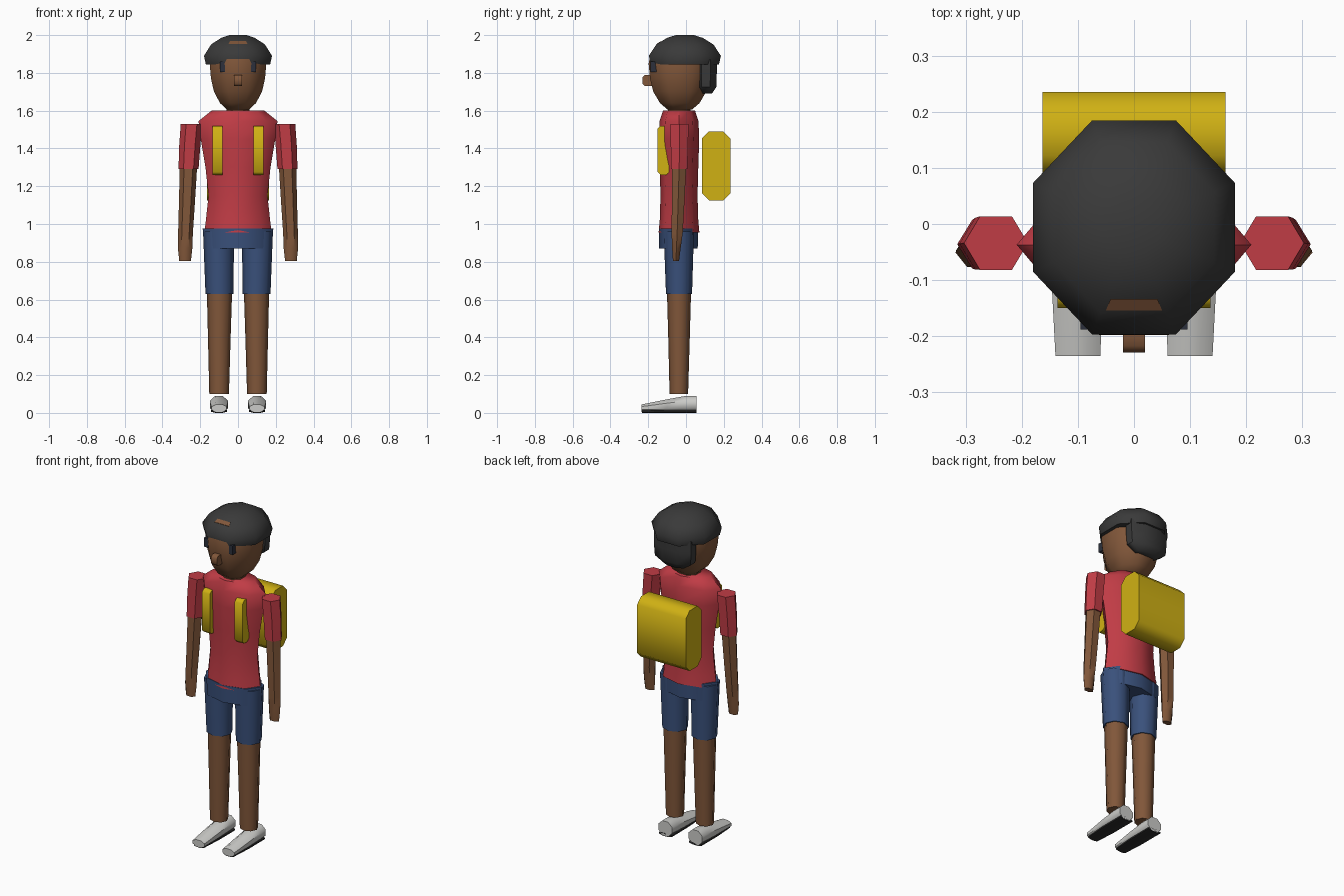
import bpy, bmesh, math
from mathutils import Vector

cube = bpy.data.objects.get("Cube")
if cube:
    bpy.data.objects.remove(cube, do_unlink=True)


def material(name, r, g, b):
    m = bpy.data.materials.new(name)
    m.use_nodes = True
    m.diffuse_color = (r, g, b, 1)
    m.node_tree.nodes["Principled BSDF"].inputs["Base Color"].default_value = (r, g, b, 1)
    return m


SKIN = material("brown skin", .22, .095, .042)
RED = material("red shirt", .53, .045, .06)
BLUE = material("blue denim", .042, .082, .2)
YELLOW = material("yellow canvas", .63, .44, .007)
BLACK = material("charcoal cap", .042, .042, .042)
WHITE = material("white shoe", .6, .6, .58)
SOLE = material("dark sole", .025, .025, .025)
EYE = material("dark eye", .025, .03, .045)


def finish(name, bm, mat, angle=50):
    bmesh.ops.recalc_face_normals(bm, faces=bm.faces)
    mesh = bpy.data.meshes.new(name)
    bm.to_mesh(mesh)
    bm.free()
    mesh.materials.append(mat)
    obj = bpy.data.objects.new(name, mesh)
    bpy.context.collection.objects.link(obj)
    bpy.ops.object.select_all(action='DESELECT')
    obj.select_set(True)
    bpy.context.view_layer.objects.active = obj
    bpy.ops.object.shade_smooth_by_angle(angle=math.radians(angle))
    return obj


def loft(name, loops, mat):
    """Skin a list of matching point loops and close both ends."""
    bm = bmesh.new()
    rings = [[bm.verts.new(p) for p in loop] for loop in loops]
    n = len(rings[0])
    for a, b in zip(rings, rings[1:]):
        for i in range(n):
            j = (i + 1) % n
            bm.faces.new((a[i], a[j], b[j], b[i]))
    bm.faces.new(rings[0])
    bm.faces.new(rings[-1])
    return finish(name, bm, mat)


def tube(name, rings, mat, sides=8, flat=False, along_y=False):
    """Rings are (position, centre x, other centre, radius x, other radius)."""
    loops = []
    for pos, cx, co, rx, ro in rings:
        k = 1 / math.cos(math.pi / sides) if flat else 1
        loop = []
        for i in range(sides):
            a = 2 * math.pi * (i + (.5 if flat else 0)) / sides
            u, v = cx + rx * k * math.cos(a), co + ro * k * math.sin(a)
            loop.append((u, pos, v) if along_y else (u, v, pos))
        loops.append(loop)
    return loft(name, loops, mat)


def prism(name, x, y, z, mat, c=0.0):
    """Block spanning the ranges, long edges along x chamfered by c."""
    (y0, y1), (z0, z1) = y, z
    if c:
        side = [(y0 + c, z0), (y1 - c, z0), (y1, z0 + c), (y1, z1 - c),
                (y1 - c, z1), (y0 + c, z1), (y0, z1 - c), (y0, z0 + c)]
    else:
        side = [(y0, z0), (y1, z0), (y1, z1), (y0, z1)]
    return loft(name, [[(px, *p) for p in side] for px in x], mat)


# Head, neck and face
tube("head", [(z, 0, -.033, r, r * 1.1) for z, r in
              [(1.605, .058), (1.64, .095), (1.7, .127), (1.77, .143), (1.85, .15), (1.9, .14)]],
     SKIN, flat=True)
tube("neck", [(1.56, 0, -.035, .06, .06), (1.64, 0, -.035, .06, .06)], SKIN, flat=True)
prism("nose", (-.02, .02), (-.229, -.16), (1.73, 1.79), SKIN, .012)

# Cap with a small patch on the brow, and hair at the back
tube("cap", [(z, 0, -.006, r, r * 1.06) for z, r in
             [(1.845, .17), (1.89, .18), (1.95, .143), (1.985, .09), (2, .045)]],
     BLACK, flat=True)
patch = [(-.05, -.154, 1.954), (.05, -.154, 1.954), (.042, -.134, 1.968), (-.042, -.134, 1.968)]
loft("cap_patch", [[Vector(p) - Vector((0, 0, .008)) for p in patch], patch], SKIN)
tube("back_hair", [(z, 0, .105, .125 * s, .058 * s) for z, s in
                   [(1.69, .55), (1.725, .95), (1.8, 1), (1.87, 1)]], BLACK, flat=True)

# Shirt body and hips
tube("shirt", [(z, 0, -.037, rx, ry) for z, rx, ry in
               [(.955, .178, .108), (1.02, .17, .102), (1.15, .156, .098), (1.3, .172, .102),
                (1.45, .197, .107), (1.545, .209, .103), (1.6, .14, .085)]], RED)
tube("shorts_hips", [(.87, 0, -.04, .178, .102), (.975, 0, -.04, .187, .104)], BLUE)

# Backpack
prism("backpack", (-.163, .163), (.085, .235), (1.125, 1.49), YELLOW, .037)

for s, side in ((1, "left"), (-1, "right")):
    # Eye and strap
    prism(side + "_eye", (s * .07, s * .095), (-.188, -.12), (1.805, 1.86), EYE)
    prism(side + "_strap", (s * .083, s * .136), (-.15, -.09), (1.26, 1.52), YELLOW, .015)

    # Arm
    tube(side + "_sleeve", [(1.29, s * .262, -.036, .053, .05), (1.42, s * .255, -.035, .056, .053),
                            (1.53, s * .246, -.034, .057, .055)], RED, sides=6)
    tube(side + "_arm", [(.805, s * .28, -.053, .031, .019), (.87, s * .28, -.051, .038, .026),
                         (.95, s * .278, -.047, .039, .034), (1.1, s * .271, -.042, .042, .038),
                         (1.31, s * .262, -.036, .046, .043)], SKIN, sides=6)

    # Leg
    tube(side + "_short_leg", [(.63, s * .098, -.037, .074, .069),
                               (.96, s * .103, -.038, .082, .08)], BLUE)
    tube(side + "_leg", [(.1, s * .1, -.038, .052, .049), (.4, s * .099, -.037, .06, .057),
                         (.65, s * .098, -.037, .067, .064)], SKIN)

    # Shoe with a dark underside
    shoe = tube(side + "_shoe", [(-.235, s * .1, .025, .04, .02), (-.1, s * .101, .037, .046, .035),
                                 (0, s * .101, .046, .048, .044), (.055, s * .101, .047, .046, .043)],
                WHITE, flat=True, along_y=True)
    shoe.data.materials.append(SOLE)
    for f in shoe.data.polygons:
        if f.normal.z < -.85:
            f.material_index = 1
    tube(side + "_sole", [(-.233, s * .1, .009, .033, .009), (-.1, s * .1, .01, .042, .01),
                          (.055, s * .1, .01, .042, .01)], SOLE, flat=True, along_y=True)
